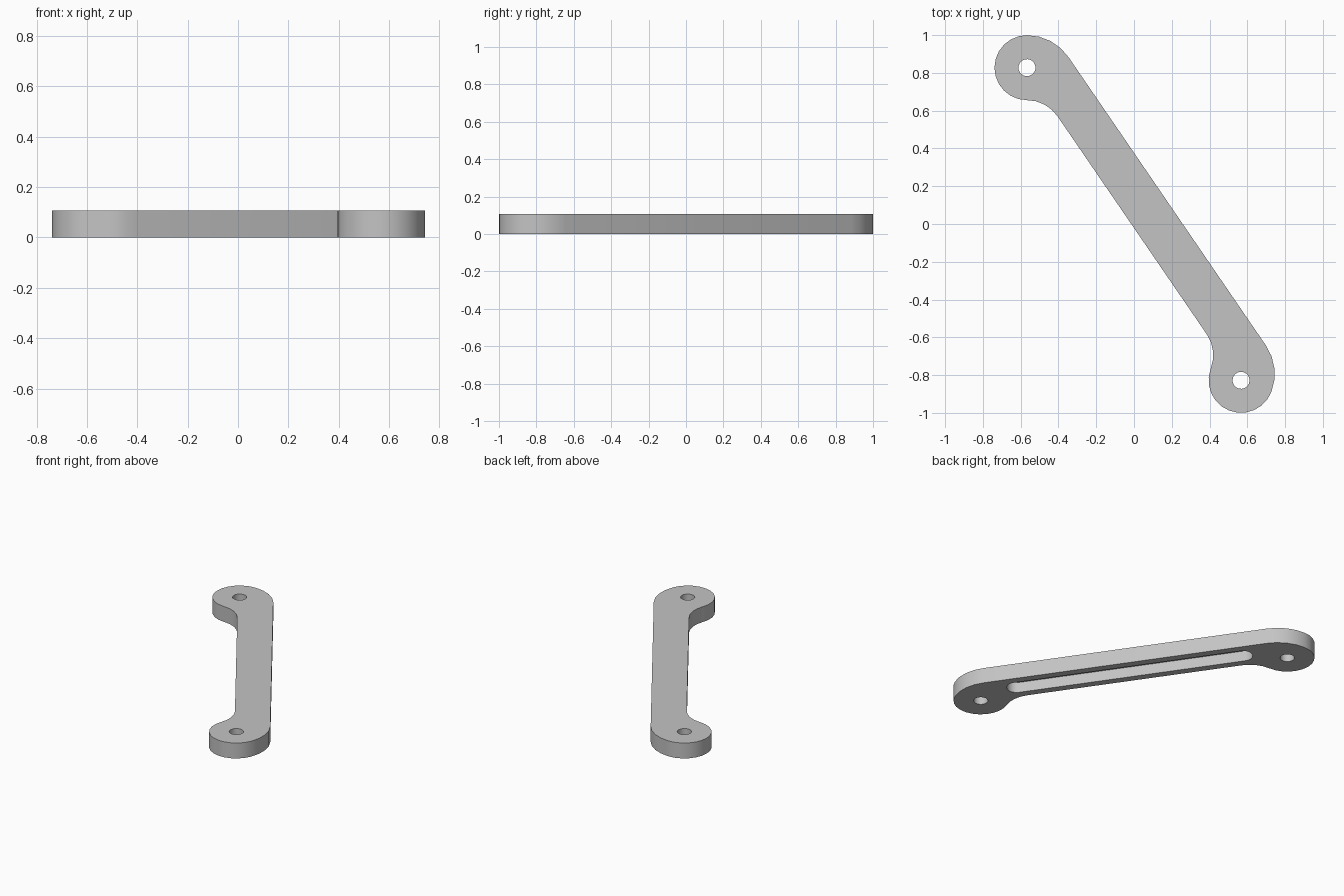
import bpy
import bmesh
from math import sin, cos, pi, radians, ceil

if "Cube" in bpy.data.objects:
    bpy.data.objects.remove(bpy.data.objects["Cube"], do_unlink=True)

HEIGHT = 0.107
HALF = 1.003              # hole centre to middle of the link
END_R, HOLE_R = 0.172, 0.045
OUTER, INNER = 0.213, -0.012   # bar edges, measured from the hole line
BLEND = radians(34.4)          # where the blends meet the round ends
TURN = radians(-55.6)

grey = bpy.data.materials.new("light grey")
grey.use_nodes = True
colour = (0.55, 0.55, 0.55, 1)
grey.diffuse_color = colour
grey.node_tree.nodes["Principled BSDF"].inputs["Base Color"].default_value = colour


def arc(cx, cy, r, start, end, step=radians(16)):
    n = max(2, ceil(abs(end - start) / step))
    angles = [start + (end - start) * i / n for i in range(n + 1)]
    return [(cx + r * cos(a), cy + r * sin(a)) for a in angles]


def prism(name, outline, z0, z1):
    """Extrude a closed outline between two heights."""
    bm = bmesh.new()
    face = bm.faces.new([bm.verts.new((x, y, z0)) for x, y in outline])
    top = bmesh.ops.extrude_face_region(bm, geom=[face])["geom"]
    verts = [v for v in top if isinstance(v, bmesh.types.BMVert)]
    bmesh.ops.translate(bm, verts=verts, vec=(0, 0, z1 - z0))
    bmesh.ops.remove_doubles(bm, verts=bm.verts, dist=0.0001)
    bmesh.ops.recalc_face_normals(bm, faces=bm.faces)
    mesh = bpy.data.meshes.new(name)
    bm.to_mesh(mesh)
    bm.free()
    mesh.materials.append(grey)
    ob = bpy.data.objects.new(name, mesh)
    bpy.context.collection.objects.link(ob)
    ob.rotation_euler.z = TURN
    return ob


# Half outline: outer blend, round end, inner fillet
s, c = sin(BLEND), cos(BLEND)
big = (OUTER - END_R * s) / (1 - s)
fil = (END_R * s + INNER) / (1 - s)
half = arc(HALF + (END_R - big) * c, (END_R - big) * s, big, pi / 2, BLEND)
half += arc(HALF, 0, END_R, BLEND, BLEND - pi)[1:]
half += arc(HALF - (END_R + fil) * c, -(END_R + fil) * s, fil, BLEND, pi / 2)[1:]
link = prism("link_arm", half + [(-x, y) for x, y in reversed(half)], 0, HEIGHT)

# Pivot holes and the blind slot underneath
cutters = [prism("hole_cutter", arc(x, 0, HOLE_R, 0, 2 * pi)[:-1], -0.1, 0.3)
           for x in (-HALF, HALF)]
mid, slot_r, slot_end = (OUTER + INNER) / 2, 0.063, 0.74
slot = arc(slot_end, mid, slot_r, -pi / 2, pi / 2)
slot += arc(-slot_end, mid, slot_r, pi / 2, 3 * pi / 2)
cutters.append(prism("slot_cutter", slot, -0.1, 0.072))

bpy.ops.object.select_all(action="DESELECT")
bpy.context.view_layer.objects.active = link
link.select_set(True)
for cutter in cutters:
    cutter.hide_render = True
    mod = link.modifiers.new("cut", "BOOLEAN")
    mod.operation = "DIFFERENCE"
    mod.solver = "EXACT"
    mod.object = cutter
    bpy.ops.object.modifier_apply(modifier=mod.name)
    bpy.data.objects.remove(cutter, do_unlink=True)
bpy.ops.object.shade_smooth_by_angle(angle=radians(30))
